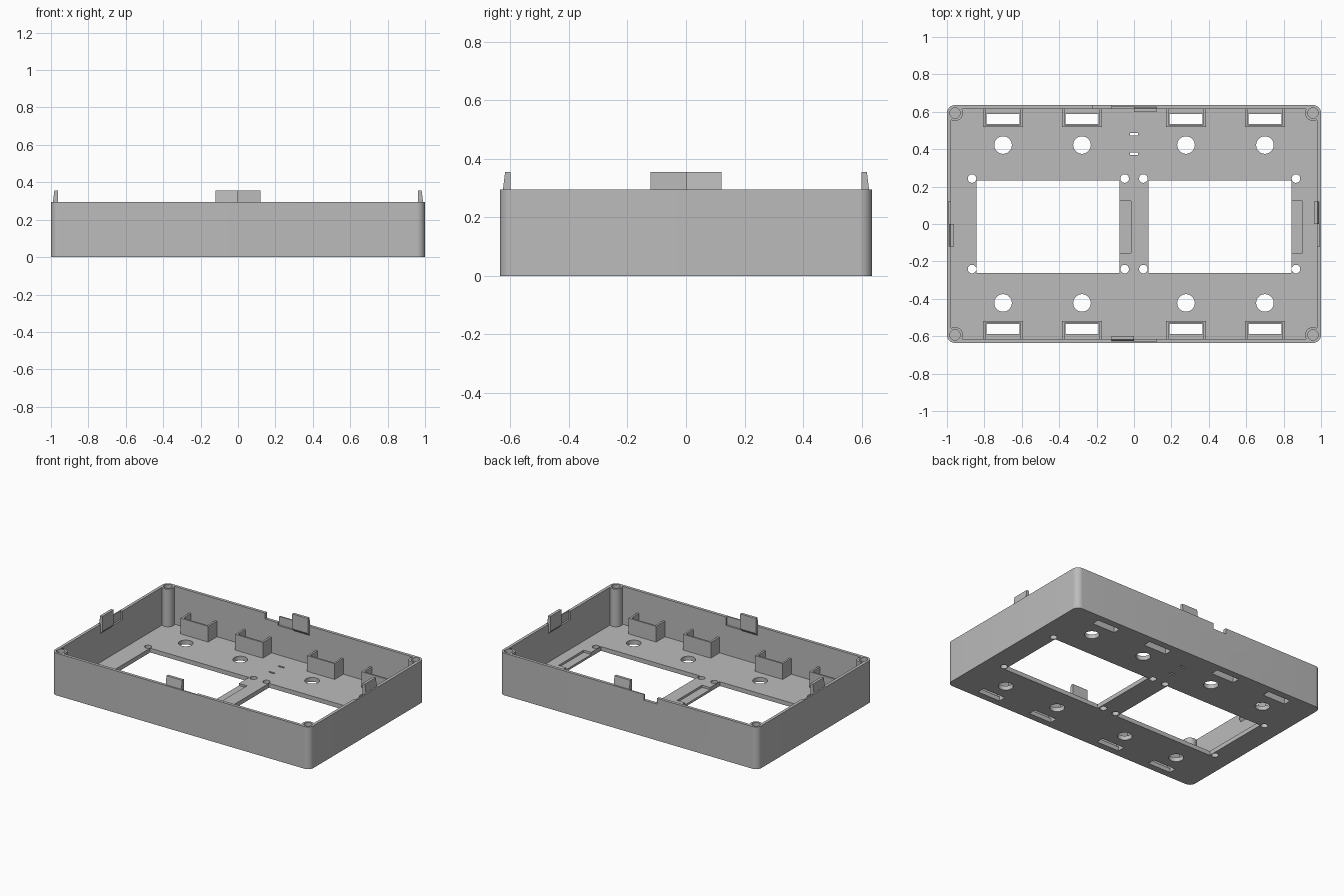
import bpy, bmesh, math
from mathutils import Vector

if "Cube" in bpy.data.objects:
    bpy.data.objects.remove(bpy.data.objects["Cube"])

W, D, H = 1.0, 0.636, 0.295      # half width, half depth, wall height
FLOOR, WALL, R = 0.03, 0.021, 0.043

grey = bpy.data.materials.new("plain_grey")
grey.diffuse_color = (0.5, 0.5, 0.5, 1)
grey.use_nodes = True
grey.node_tree.nodes["Principled BSDF"].inputs["Base Color"].default_value = grey.diffuse_color


def extrude(bm, pts, vec):
    """Closed solid from a planar outline of 3D points pushed along vec."""
    a = [bm.verts.new(Vector(p)) for p in pts]
    b = [bm.verts.new(Vector(p) + Vector(vec)) for p in pts]
    n = len(a)
    faces = [bm.faces.new(a), bm.faces.new(b[::-1])]
    faces += [bm.faces.new((a[i], b[i], b[(i + 1) % n], a[(i + 1) % n])) for i in range(n)]
    bmesh.ops.recalc_face_normals(bm, faces=faces)


def box(bm, x0, x1, y0, y1, z0, z1):
    extrude(bm, [(x0, y0, z0), (x1, y0, z0), (x1, y1, z0), (x0, y1, z0)], (0, 0, z1 - z0))


def rounded(bm, hx, hy, z0, z1, r, seg=10):
    pts = []
    for q, (sx, sy) in enumerate(((1, 1), (-1, 1), (-1, -1), (1, -1))):
        for i in range(seg + 1):
            a = math.pi / 2 * (q + i / seg)
            pts.append((sx * (hx - r) + r * math.cos(a), sy * (hy - r) + r * math.sin(a), z0))
    extrude(bm, pts, (0, 0, z1 - z0))


def disc(bm, x, y, r, z0, z1, seg=32):
    angles = [2 * math.pi * i / seg for i in range(seg)]
    extrude(bm, [(x + r * math.cos(a), y + r * math.sin(a), z0) for a in angles], (0, 0, z1 - z0))


def make(name, bm):
    me = bpy.data.meshes.new(name)
    bm.to_mesh(me)
    bm.free()
    ob = bpy.data.objects.new(name, me)
    bpy.context.collection.objects.link(ob)
    me.materials.append(grey)
    return ob


def boolean(target, bm, op):
    tool = make("cutter", bm)
    mod = target.modifiers.new("cut", 'BOOLEAN')
    mod.object, mod.operation, mod.solver = tool, op, 'EXACT'
    bpy.context.view_layer.objects.active = target
    bpy.ops.object.modifier_apply(modifier=mod.name)
    bpy.data.objects.remove(tool)


# Tray: outer block with hollow inside
bm = bmesh.new()
rounded(bm, W, D, 0, H, R)
tray = make("tray", bm)
bm = bmesh.new()
rounded(bm, W - WALL, D - WALL, FLOOR, H + 0.1, R - WALL)
boolean(tray, bm, 'DIFFERENCE')

# Corner screw posts
corners = [(sx * (W - R), sy * (D - R)) for sx in (-1, 1) for sy in (-1, 1)]
bm = bmesh.new()
for x, y in corners:
    disc(bm, x, y, R - 0.001, 0.01, H - 0.001)
boolean(tray, bm, 'UNION')

# Openings through the floor, and the cable notch in the back wall
pocket_x = (-0.7, -0.278, 0.278, 0.7)
bm = bmesh.new()
for s in (-1, 1):
    box(bm, *sorted((s * 0.078, s * 0.842)), -0.262, 0.232, -0.1, 0.1)
    for x in pocket_x:
        disc(bm, x, s * 0.422, 0.047, -0.1, 0.1)
        box(bm, x - 0.088, x + 0.088, *sorted((s * 0.535, s * 0.588)), -0.1, 0.1)
for y in (0.375, 0.48):
    box(bm, -0.022, 0.022, y - 0.006, y + 0.006, -0.1, 0.1)
box(bm, -0.22, -0.12, D - 0.05, D + 0.1, 0.255, H + 0.1)
boolean(tray, bm, 'DIFFERENCE')

# Small screw holes, post bores, floor recesses and wall recesses for clips
sides = [((0, 1, 0), (1, 0, 0), D), ((0, -1, 0), (-1, 0, 0), D),
         ((1, 0, 0), (0, 1, 0), W), ((-1, 0, 0), (0, -1, 0), W)]
bm = bmesh.new()
for x in (-0.866, -0.05, 0.05, 0.866):
    for y in (-0.241, 0.243):
        disc(bm, x, y, 0.023, -0.1, 0.1, 24)
for x, y in corners:
    disc(bm, x, y, 0.028, 0.1, H + 0.1, 24)
box(bm, -0.1, -0.016, -0.155, 0.122, 0.015, 0.1)
box(bm, 0.82, 0.9, -0.155, 0.122, 0.015, 0.1)
for n, t, dist in sides:
    n, t = Vector(n), Vector(t)
    pts = [n * (dist + d) + Vector((0, 0, z)) - t * 0.121
           for d, z in ((-0.009, 0.235), (-0.009, 0.4), (-0.04, 0.4), (-0.04, 0.235))]
    extrude(bm, pts, t * 0.121)
boolean(tray, bm, 'DIFFERENCE')

# Three-sided pockets around the slots
bm = bmesh.new()
for x in pocket_x:
    for s in (-1, 1):
        u = [(-0.107, 0.62), (-0.107, 0.518), (0.107, 0.518), (0.107, 0.62),
             (0.093, 0.62), (0.093, 0.53), (-0.093, 0.53), (-0.093, 0.62)]
        extrude(bm, [(x + a, s * b, 0.02) for a, b in u], (0, 0, 0.12))
pockets = make("slot_pockets", bm)

# Snap clips standing above the rim
bm = bmesh.new()
clip = [(-0.010, 0.29), (-0.018, 0.355), (-0.037, 0.355), (-0.037, 0.25), (-0.02, 0.23), (-0.015, 0.29)]
for n, t, dist in sides:
    n, t = Vector(n), Vector(t)
    extrude(bm, [n * (dist + d) + Vector((0, 0, z)) for d, z in clip], t * 0.121)
clips = make("snap_clips", bm)

# Smooth the round walls, keep the edges sharp
bpy.ops.object.select_all(action='DESELECT')
tray.select_set(True)
bpy.context.view_layer.objects.active = tray
bpy.ops.object.shade_smooth_by_angle(angle=math.radians(30))
